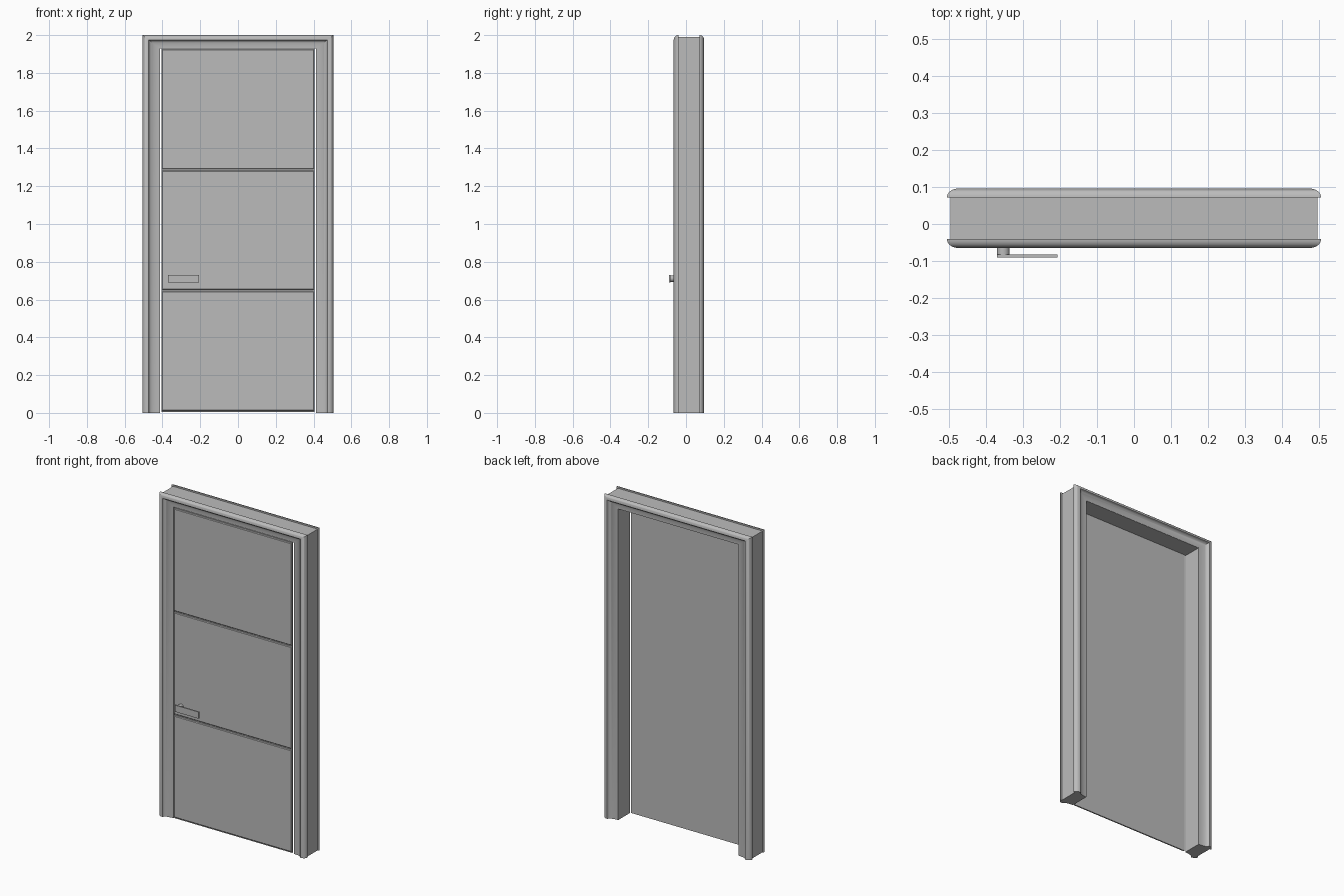
import bpy, bmesh, math
from mathutils import Vector

old = bpy.data.objects.get("Cube")
if old:
    bpy.data.objects.remove(old, do_unlink=True)

grey = bpy.data.materials.new("plain grey")
grey.use_nodes = True
grey.diffuse_color = (0.5, 0.5, 0.5, 1)
grey.node_tree.nodes["Principled BSDF"].inputs["Base Color"].default_value = (0.5, 0.5, 0.5, 1)


def finish(name, bm, smooth=False):
    bmesh.ops.recalc_face_normals(bm, faces=bm.faces)
    mesh = bpy.data.meshes.new(name)
    bm.to_mesh(mesh)
    bm.free()
    mesh.materials.append(grey)
    obj = bpy.data.objects.new(name, mesh)
    bpy.context.collection.objects.link(obj)
    if smooth:
        bpy.ops.object.select_all(action="DESELECT")
        obj.select_set(True)
        bpy.context.view_layer.objects.active = obj
        bpy.ops.object.shade_smooth_by_angle(angle=math.radians(35))
    return obj


def box(name, low, high, bevel_front=0):
    bm = bmesh.new()
    bmesh.ops.create_cube(bm, size=1)
    for v in bm.verts:
        v.co = Vector([(a + b) / 2 + c * (b - a) for a, b, c in zip(low, high, v.co)])
    if bevel_front:
        edges = [e for e in bm.edges if all(v.co.y < low[1] + 1e-5 for v in e.verts)]
        bmesh.ops.bevel(bm, geom=edges, offset=bevel_front, segments=1, affect="EDGES")
    return finish(name, bm)


def door_surround(name, profile, half_width, height, top_scale, smooth=False):
    """Sweep an (inset, y) section up one side, across the head and down the other."""
    bm = bmesh.new()
    rings = []
    for side, at_top in ((-1, False), (-1, True), (1, True), (1, False)):
        rings.append([bm.verts.new((side * (half_width - w), y,
                                    height - w * top_scale if at_top else 0))
                      for w, y in profile])
    n = len(profile)
    for a, b in zip(rings, rings[1:]):
        for i in range(n):
            j = (i + 1) % n
            bm.faces.new((a[i], a[j], b[j], b[i]))
    bm.faces.new(rings[0])
    bm.faces.new(rings[-1])
    return finish(name, bm, smooth)


# Jamb lining
door_surround("door_jamb", [(0, -0.041), (0.083, -0.041), (0.083, 0.072), (0, 0.072)],
              0.496, 1.991, 0.76)

# Moulded casings: rounded outer bead, then a hollow running to the opening
bead = [(0.032 * (1 - math.cos(t)), 0.024 * math.sin(t))
        for t in (math.pi / 2 * i / 8 for i in range(9))]
cove = [(0.092 - 0.058 * math.cos(t), 0.022 - 0.02 * math.sin(t))
        for t in (math.pi / 2 * i / 8 for i in range(9))]
moulding = bead + cove + [(0.092, 0)]
for name, base, direction in (("front_casing", -0.041, -1), ("back_casing", 0.072, 1)):
    door_surround(name, [(w, base + direction * d) for w, d in moulding],
                  0.505, 2.0, 0.78, True)

# Door leaf: backing sheet with three chamfered panels
box("door_backing", (-0.404, -0.046, 0.004), (0.404, -0.038, 1.93))
for part, low, high in (("lower", 0.011, 0.643), ("middle", 0.651, 1.283), ("upper", 1.291, 1.926)):
    box(part + "_door_panel", (-0.404, -0.053, low), (0.404, -0.046, high), 0.004)

# Lever handle
box("handle_lever", (-0.37, -0.091, 0.69), (-0.207, -0.083, 0.731))
bm = bmesh.new()
bmesh.ops.create_cone(bm, cap_ends=True, segments=24, radius1=0.017, radius2=0.017, depth=0.034)
for v in bm.verts:
    v.co = Vector((v.co.x - 0.353, v.co.z - 0.068, v.co.y + 0.711))
finish("handle_neck", bm, True)
